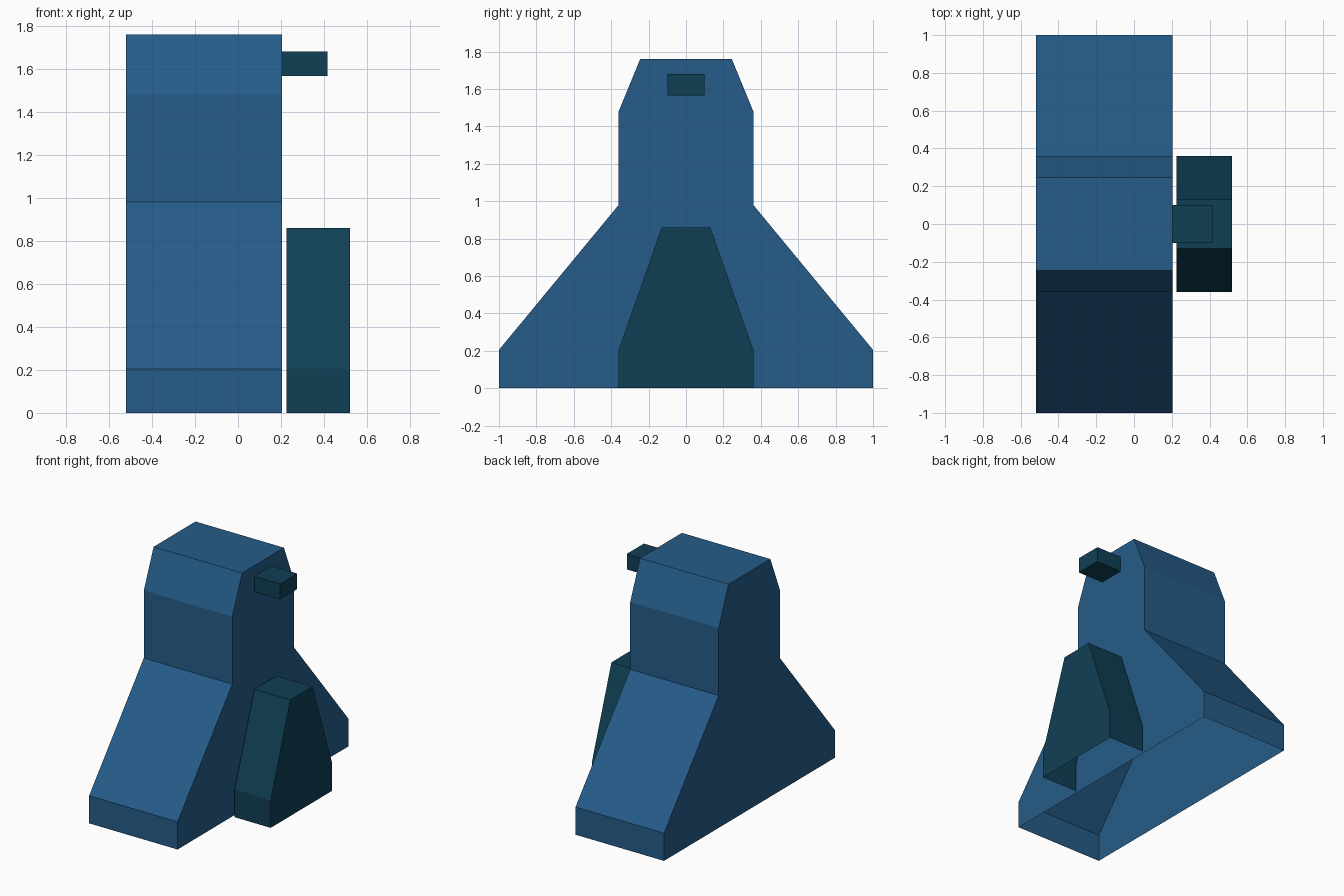
import bpy
import bmesh

if "Cube" in bpy.data.objects:
    bpy.data.objects.remove(bpy.data.objects["Cube"])


def material(name, rgb):
    mat = bpy.data.materials.new(name)
    mat.diffuse_color = (*rgb, 1.0)
    mat.use_nodes = True
    mat.node_tree.nodes["Principled BSDF"].inputs["Base Color"].default_value = mat.diffuse_color
    return mat


def prism(name, half_profile, x0, x1, mat, open_inner=False, open_base=False):
    """Extrude a (y, z) half profile, mirrored in y, from x0 to x1.
    The half profile runs from the base upwards on the +y side."""
    profile = half_profile + [(-y, z) for y, z in reversed(half_profile)]
    bm = bmesh.new()
    inner = [bm.verts.new((x0, y, z)) for y, z in profile]
    outer = [bm.verts.new((x1, y, z)) for y, z in profile]
    n = len(profile)
    bm.faces.new(outer)
    if not open_inner:
        bm.faces.new(inner[::-1])
    for i in range(n - 1 if open_base else n):
        j = (i + 1) % n
        bm.faces.new((inner[i], inner[j], outer[j], outer[i]))
    mesh = bpy.data.meshes.new(name)
    bm.to_mesh(mesh)
    bm.free()
    mesh.materials.append(mat)
    obj = bpy.data.objects.new(name, mesh)
    bpy.context.collection.objects.link(obj)
    return obj


blue = material("mid blue", (0.0185, 0.107, 0.250))
teal = material("dark teal", (0.0050, 0.050, 0.090))

# Main housing: wide sloped foot, upright neck, chamfered top, hollow underneath
prism("housing", [(1.0, 0.0), (1.0, 0.205), (0.36, 0.98), (0.36, 1.48), (0.245, 1.76)],
      -0.52, 0.205, blue, open_base=True)

# Tapered side cover, a shell open underneath and towards the housing
prism("side_cover", [(0.36, 0.0), (0.36, 0.205), (0.13, 0.86)],
      0.225, 0.52, teal, open_inner=True, open_base=True)

# Small block sticking out near the top
prism("top_peg", [(0.10, 1.565), (0.10, 1.68)], 0.205, 0.415, teal, open_inner=True)
